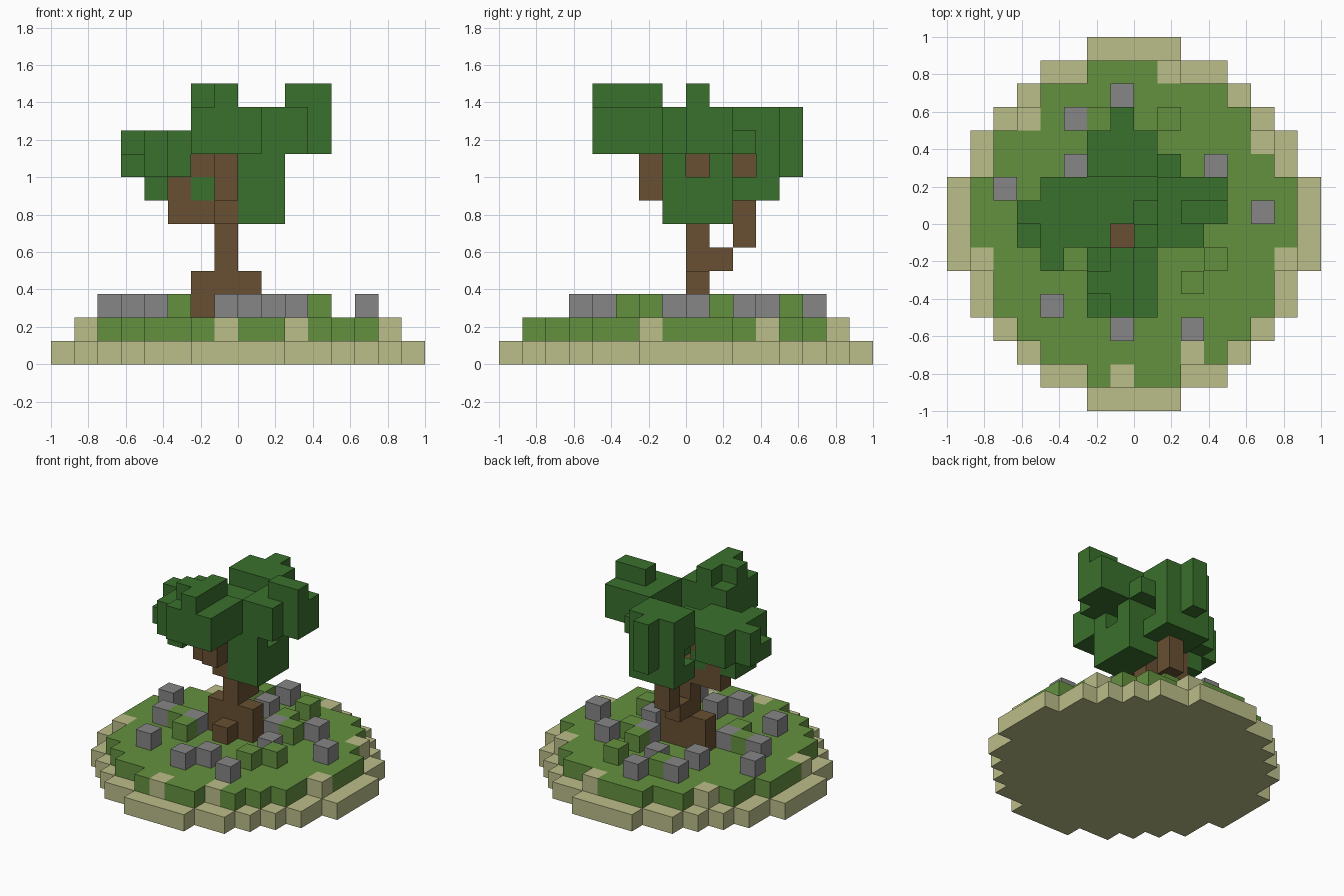
import bpy
import bmesh
from mathutils import Vector

cube = bpy.data.objects.get("Cube")
if cube:
    bpy.data.objects.remove(cube, do_unlink=True)

S = 0.125          # edge length of one block
cells = {}         # (i, j, k) -> (part name, colour name)


def material(name, rgb):
    m = bpy.data.materials.new(name)
    m.use_nodes = True
    m.diffuse_color = (*rgb, 1)
    m.node_tree.nodes["Principled BSDF"].inputs["Base Color"].default_value = (*rgb, 1)
    return m


materials = {
    "sand": material("sand", (0.50, 0.51, 0.25)),
    "grass": material("grass", (0.127, 0.283, 0.051)),
    "stone": material("stone", (0.24, 0.24, 0.24)),
    "bark": material("bark", (0.138, 0.080, 0.032)),
    "leaf": material("leaf", (0.042, 0.162, 0.026)),
}


def box(part, colour, x, y, z):
    """Fill an inclusive range of blocks; a single number means one block."""
    spans = [(v, v) if isinstance(v, int) else v for v in (x, y, z)]
    (a, b), (c, d), (e, f) = spans
    for i in range(a, b + 1):
        for j in range(c, d + 1):
            for k in range(e, f + 1):
                cells[i, j, k] = (part, colour)


def disc(part, colour, half_widths, k):
    """Stepped disc, symmetric in x and y, from row half-widths outwards."""
    for row, w in enumerate(half_widths):
        for j in (row, -1 - row):
            box(part, colour, (-w, w - 1), j, k)


# Island: sand base, grass layer with a few sandy patches
disc("sand_base", "sand", (8, 8, 7, 7, 6, 5, 4, 2), 0)
disc("grass_layer", "grass", (7, 7, 6, 6, 5, 4, 2), 1)
for i, j in ((-7, -2), (6, -2), (-1, -7), (2, -6), (5, 3), (1, 6), (-5, 4)):
    box("grass_layer", "sand", i, j, 1)

# Loose stones and grass tufts
for i, j in ((-1, 5), (-3, 4), (-3, 2), (3, 2), (-6, 1), (5, 0), (-4, -4), (-1, -5),
             (2, -5), (-5, -1), (-3, -1), (0, -4), (2, -1), (-1, 3), (1, 1)):
    box("stones", "stone", i, j, 2)
for i, j in ((1, 4), (3, -2), (2, -3), (-3, -2), (1, 2), (-4, -1), (-2, 4), (2, 1)):
    box("grass_tufts", "grass", i, j, 2)


# Foliage clusters
def leaves(part, x, y, z):
    box(part, "leaf", x, y, z)


leaves("front_foliage", (-2, 0), (-4, -2), (9, 10))
leaves("front_foliage", -1, (-4, -2), 11)
leaves("front_foliage", -2, -3, 11)

leaves("left_foliage", (1, 2), (-1, 1), (9, 10))
leaves("left_foliage", 3, (0, 1), (9, 10))
leaves("left_foliage", (2, 3), 0, 11)

leaves("low_foliage", (0, 1), (-1, 1), (6, 7))
leaves("low_foliage", (0, 1), -1, 8)
leaves("low_foliage", (0, 1), 1, 8)

leaves("back_foliage", (-2, 0), (2, 3), (9, 10))
leaves("back_foliage", (-2, 0), 3, (7, 8))
leaves("back_foliage", (-2, 0), 2, 7)
leaves("back_foliage", -1, 4, (8, 10))
leaves("back_foliage", (-2, 0), 1, 9)
leaves("back_foliage", 1, 2, 9)

leaves("right_foliage", (-5, -3), (-1, 0), 8)
leaves("right_foliage", (-4, -3), 1, (8, 9))
leaves("right_foliage", -4, -2, (8, 9))
leaves("right_foliage", (-4, -3), (-1, 0), 9)
leaves("right_foliage", -5, 0, 9)
leaves("right_foliage", -4, (-1, 0), 7)
leaves("right_foliage", -2, (-1, 0), 9)
leaves("right_foliage", -2, 0, 7)
leaves("right_foliage", -1, 0, 9)


# Trunk and branches
def bark(part, x, y, z):
    box(part, "bark", x, y, z)


bark("trunk", (-2, 0), 0, (2, 3))
bark("trunk", -1, -1, 2)
bark("trunk", -1, 0, (4, 6))
bark("back_branch", -1, 1, 4)
bark("back_branch", -1, 2, (5, 8))
bark("right_branch", (-3, -2), 0, 6)
bark("right_branch", -3, 0, 7)
bark("right_branch", -2, 0, 8)
bark("front_branch", -1, -1, 6)
bark("front_branch", -1, -2, (7, 8))

AXES = [Vector(v) for v in ((1, 0, 0), (0, 1, 0), (0, 0, 1))]


def build(part):
    """Mesh the exposed block faces of one part and merge coplanar ones."""
    colours = sorted({c for p, c in cells.values() if p == part})
    bm = bmesh.new()
    for cell, (p, colour) in cells.items():
        if p != part:
            continue
        centre = Vector(cell) + Vector((0.5, 0.5, 0.5))
        for a in range(3):
            for sign in (-1, 1):
                n = AXES[a] * sign
                if tuple(int(c + d) for c, d in zip(cell, n)) in cells:
                    continue
                u = AXES[(a + 1) % 3] / 2
                v = AXES[(a + 2) % 3] / 2 * sign
                mid = centre + n / 2
                corners = (mid - u - v, mid + u - v, mid + u + v, mid - u + v)
                face = bm.faces.new([bm.verts.new(c * S) for c in corners])
                face.material_index = colours.index(colour)
    bmesh.ops.remove_doubles(bm, verts=bm.verts, dist=0.001)
    bmesh.ops.dissolve_limit(bm, angle_limit=0.01, verts=bm.verts, edges=bm.edges,
                             delimit={'MATERIAL'})
    mesh = bpy.data.meshes.new(part)
    bm.to_mesh(mesh)
    bm.free()
    for c in colours:
        mesh.materials.append(materials[c])
    bpy.context.collection.objects.link(bpy.data.objects.new(part, mesh))


for part in sorted({p for p, c in cells.values()}):
    build(part)
